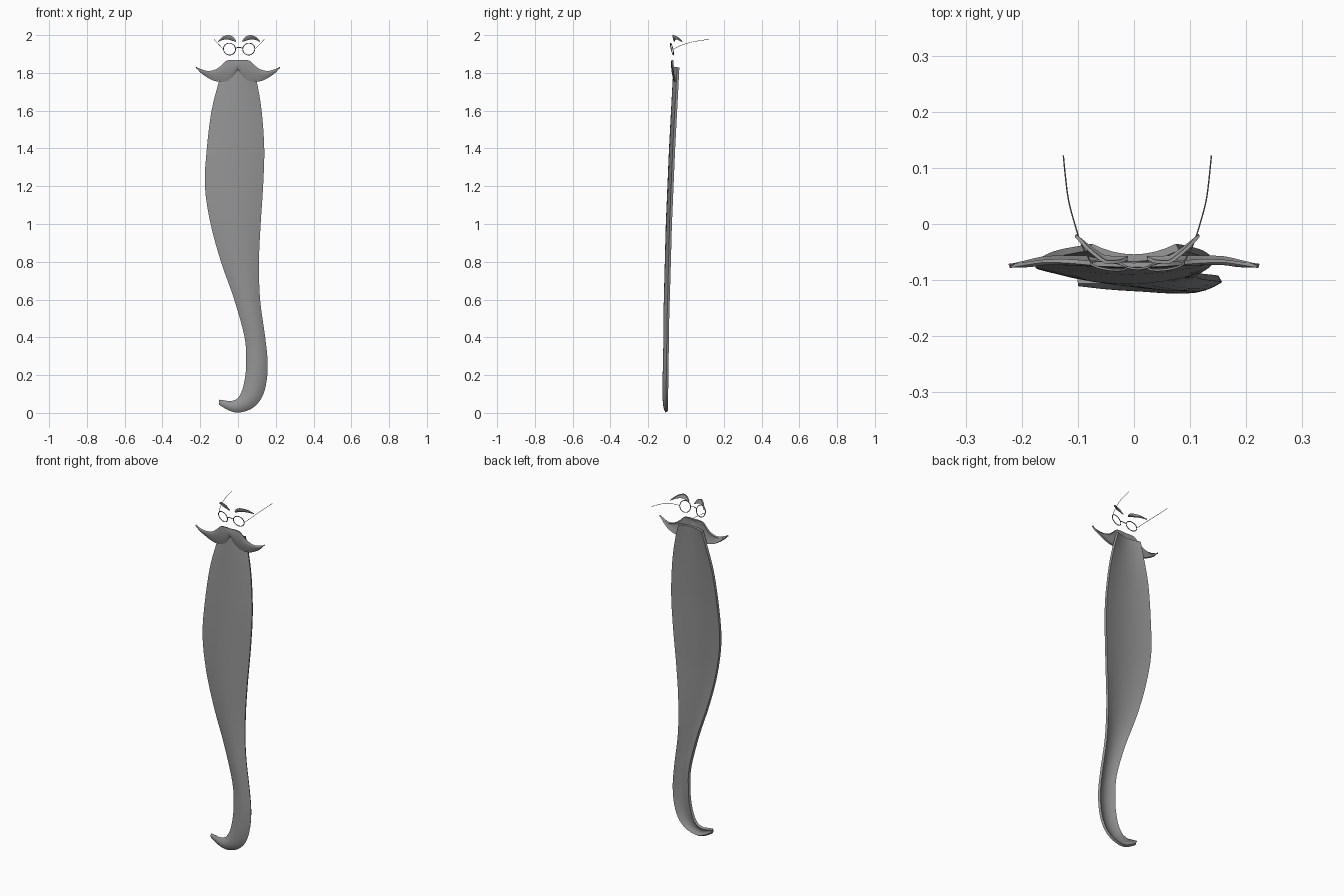
import bpy, math
from mathutils import Vector

cube = bpy.data.objects.get("Cube")
if cube:
    bpy.data.objects.remove(cube)

GREY = bpy.data.materials.new("grey")
GREY.use_nodes = True
GREY.diffuse_color = (.29, .29, .29, 1)
GREY.node_tree.nodes["Principled BSDF"].inputs["Base Color"].default_value = (.29, .29, .29, 1)
CENTRE = 0.006  # the face is a touch off the middle


def smooth_rows(rows, steps):
    """Catmull-Rom refinement of a list of equal-length tuples."""
    pts = [Vector(r) for r in rows]
    out = []
    for i in range(len(pts) - 1):
        p0, p1, p2 = pts[max(i - 1, 0)], pts[i], pts[i + 1]
        p3 = pts[min(i + 2, len(pts) - 1)]
        for s in range(steps):
            t = s / steps
            out.append(p1 + (p2 - p0) * (t / 2)
                       + (p0 * 2 - p1 * 5 + p2 * 4 - p3) * (t * t / 2)
                       + (p1 * 3 - p0 - p2 * 3 + p3) * (t ** 3 / 2))
    return out + [pts[-1]]


def interp(table, v):
    for (a, ya), (b, yb) in zip(table, table[1:]):
        if v <= b:
            return ya + (yb - ya) * max(0, (v - a) / (b - a))
    return table[-1][1]


def hair_sheet(name, rows, depth, bow, thickness, mirror=False, steps=4, across=8):
    """Bowed sheet between two edges, rows are (x, z) of one edge and of the other."""
    verts, faces = [], []
    lines = smooth_rows(rows, steps)
    for ax, az, bx, bz in lines:
        bulge = min(bow, math.hypot(bx - ax, bz - az) / 6)  # flatter where narrow
        for j in range(across + 1):
            t = j / across
            x, z = ax + (bx - ax) * t, az + (bz - az) * t
            verts.append((x, depth(x, z) - bulge * (1 - (2 * t - 1) ** 2), z))
    n = across + 1
    for i in range(len(lines) - 1):
        for j in range(across):
            k = i * n + j
            faces.append((k, k + n, k + n + 1, k + 1))
    mesh = bpy.data.meshes.new(name)
    mesh.from_pydata(verts, [], faces)
    mesh.materials.append(GREY)
    ob = bpy.data.objects.new(name, mesh)
    bpy.context.collection.objects.link(ob)
    if mirror:
        mod = ob.modifiers.new("Mirror", 'MIRROR')
        mod.merge_threshold = 0.0005
    solid = ob.modifiers.new("Solidify", 'SOLIDIFY')
    solid.thickness = thickness
    solid.offset = -1
    bpy.ops.object.select_all(action='DESELECT')
    ob.select_set(True)
    bpy.context.view_layer.objects.active = ob
    bpy.ops.object.convert(target='MESH')
    bpy.ops.object.shade_smooth_by_angle(angle=math.radians(40))
    return ob


# Long beard with a curled tip
beard_rows = [
    (-.08, 1.83, .08, 1.83), (-.105, 1.74, .102, 1.74), (-.14, 1.6, .125, 1.6),
    (-.165, 1.4, .139, 1.4), (-.175, 1.2, .133, 1.2), (-.145, 1, .12, 1),
    (-.09, .8, .111, .8), (-.02, .6, .117, .6), (.035, .4, .144, .4),
    (.043, .27, .157, .27), (.038, .19, .151, .165), (.022, .12, .128, .085),
    (0, .08, .088, .034), (-.02, .067, .04, .009), (-.045, .062, -.01, .002),
    (-.07, .066, -.055, .016), (-.1, .07, -.1, .043)]
beard_depth = [(0, -.107), (.5, -.1), (1, -.087), (1.4, -.07), (1.83, -.047)]
hair_sheet("beard", beard_rows, lambda x, z: interp(beard_depth, z), .02, .013)

# Moustache, tips swept forward a little
tache_rows = [
    (0, 1.82, 0, 1.868), (.03, 1.775, .03, 1.869), (.066, 1.755, .062, 1.864),
    (.115, 1.755, .088, 1.84), (.16, 1.774, .12, 1.818), (.2, 1.803, .165, 1.811),
    (.222, 1.829, .221, 1.83)]
tache_depth = [(0, -.072), (.16, -.069), (.222, -.077)]
hair_sheet("moustache", tache_rows,
           lambda x, z: interp(tache_depth, x) - (z - 1.82) * .1, .006, .008, True)

# Eyebrows, wrapping back at the outer ends
brow_rows = [
    (.018, 1.964, .018, 1.972), (.036, 1.97, .033, 1.991), (.058, 1.976, .058, 2),
    (.084, 1.975, .088, 1.991), (.111, 1.964, .111, 1.968)]
brow_depth = [(0, -.07), (.06, -.062), (.111, -.028)]
brows = hair_sheet("eyebrows", brow_rows,
                   lambda x, z: interp(brow_depth, x) - (z - 1.98) * .4, .003, .006, True)
brows.location.x = CENTRE


def wire(name, points, radius):
    curve = bpy.data.curves.new(name, 'CURVE')
    curve.dimensions = '3D'
    curve.bevel_depth = radius
    curve.bevel_resolution = 2
    curve.use_fill_caps = True
    curve.materials.append(GREY)
    path = smooth_rows(points, 6)
    spline = curve.splines.new('POLY')
    spline.points.add(len(path) - 1)
    for p, co in zip(spline.points, path):
        p.co = (*co, 1)
    ob = bpy.data.objects.new(name, curve)
    bpy.context.collection.objects.link(ob)


# Spectacles: tilted rims, bridge and thin side arms
for side, label in ((1, "left"), (-1, "right")):
    bpy.ops.mesh.primitive_torus_add(
        major_segments=40, minor_segments=8, major_radius=.032, minor_radius=.0022,
        location=(CENTRE + side * .051, -.074, 1.926),
        rotation=(math.radians(103), 0, side * math.radians(8)))
    rim = bpy.context.object
    rim.name = label + "_rim"
    rim.data.materials.append(GREY)
    bpy.ops.object.shade_smooth()
    arm = [(.083, -.068, 1.925), (.1, -.035, 1.942), (.113, .005, 1.956),
           (.124, .05, 1.967), (.132, .122, 1.978)]
    wire(label + "_arm", [(CENTRE + side * x, y, z) for x, y, z in arm], .0012)
wire("bridge", [(CENTRE + x, y, z) for x, y, z in
                ((-.02, -.077, 1.931), (0, -.08, 1.935), (.02, -.077, 1.931))], .0022)
